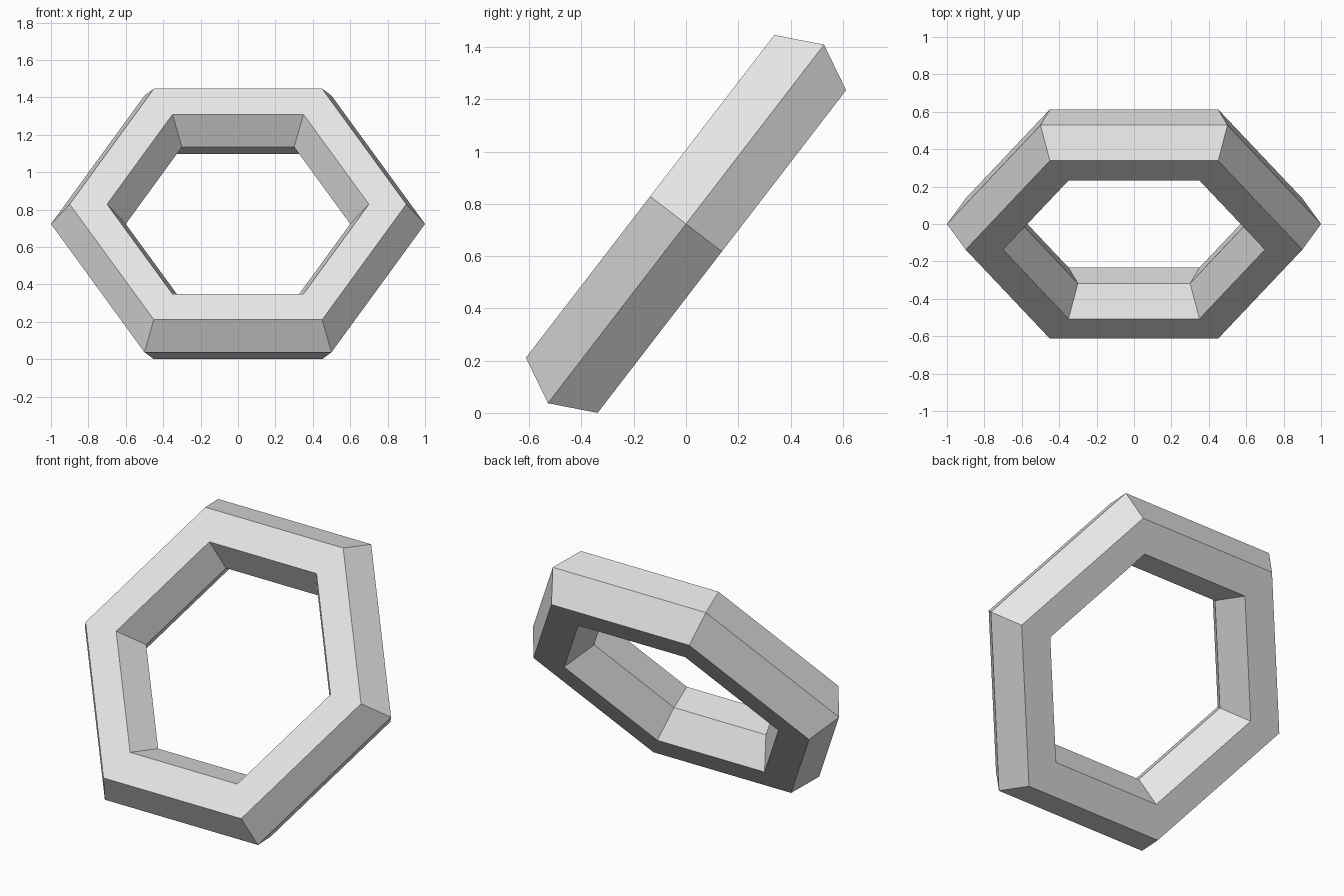
import bpy
import bmesh
from math import cos, sin, pi, radians
from mathutils import Matrix

cube = bpy.data.objects.get("Cube")
if cube:
    bpy.data.objects.remove(cube, do_unlink=True)

SIDES = 6           # sides of the ring and of its cross-section
RING_RADIUS = 0.8
TUBE_RADIUS = 0.2
TILT = radians(52.4)

# Plain grey material
grey = bpy.data.materials.new("light grey")
grey.use_nodes = True
colour = (0.8, 0.8, 0.8, 1)
grey.diffuse_color = colour
grey.node_tree.nodes["Principled BSDF"].inputs["Base Color"].default_value = colour

# Hexagonal ring: a hexagonal section repeated at each corner and bridged
bm = bmesh.new()
sections = []
for i in range(SIDES):
    a = 2 * pi * i / SIDES
    section = []
    for j in range(SIDES):
        b = 2 * pi * j / SIDES
        r = RING_RADIUS + TUBE_RADIUS * cos(b)
        section.append(bm.verts.new((r * cos(a), r * sin(a), TUBE_RADIUS * sin(b))))
    sections.append(section)
for i in range(SIDES):
    here, following = sections[i], sections[(i + 1) % SIDES]
    for j in range(SIDES):
        k = (j + 1) % SIDES
        bm.faces.new((here[j], following[j], following[k], here[k]))
bmesh.ops.recalc_face_normals(bm, faces=bm.faces)

# Lean the ring back and stand it on the ground
bm.transform(Matrix.Rotation(TILT, 4, "X"))
lowest = min(v.co.z for v in bm.verts)
bm.transform(Matrix.Translation((0, 0, -lowest)))

mesh = bpy.data.meshes.new("hexagonal_ring")
bm.to_mesh(mesh)
bm.free()
mesh.materials.append(grey)
ring = bpy.data.objects.new("hexagonal_ring", mesh)
bpy.context.collection.objects.link(ring)
